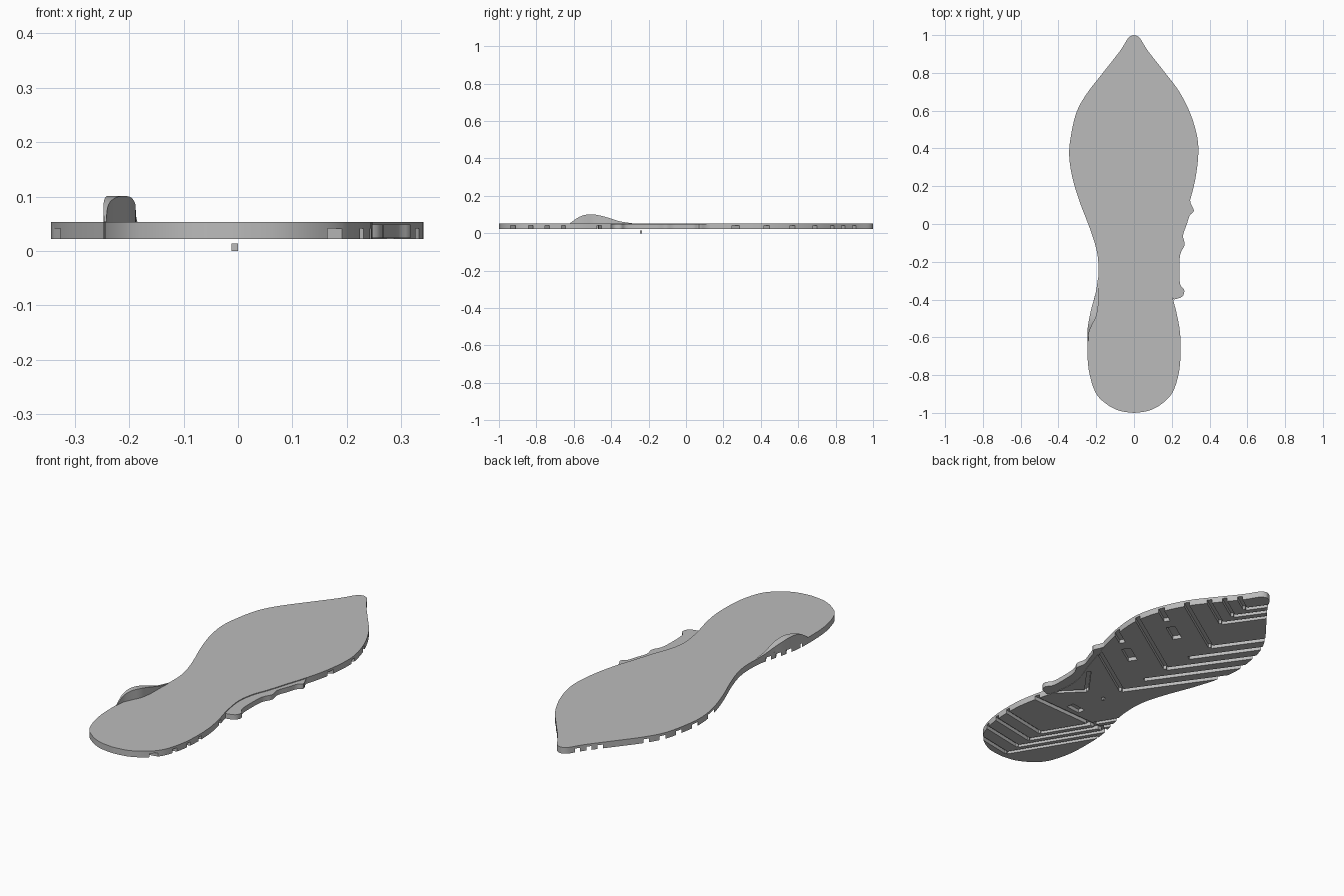
import bpy
import bmesh
from mathutils import Vector

if "Cube" in bpy.data.objects:
    bpy.data.objects.remove(bpy.data.objects["Cube"], do_unlink=True)

BOTTOM, GROOVE_TOP, TOP = 0.022, 0.041, 0.053

rubber = bpy.data.materials.new("grey_rubber")
rubber.use_nodes = True
grey = (0.5, 0.5, 0.5, 1)
rubber.diffuse_color = grey
rubber.node_tree.nodes["Principled BSDF"].inputs["Base Color"].default_value = grey


def make_object(name, bm):
    bmesh.ops.recalc_face_normals(bm, faces=bm.faces)
    mesh = bpy.data.meshes.new(name)
    bm.to_mesh(mesh)
    bm.free()
    mesh.materials.append(rubber)
    obj = bpy.data.objects.new(name, mesh)
    bpy.context.collection.objects.link(obj)
    return obj


def activate(obj):
    bpy.ops.object.select_all(action="DESELECT")
    obj.select_set(True)
    bpy.context.view_layer.objects.active = obj


def smooth(obj):
    activate(obj)
    bpy.ops.object.shade_smooth_by_angle(angle=0.6)


def spline(points, steps=4):
    """Catmull-Rom samples through an open row of points."""
    p = [Vector(q) for q in points]
    p = [p[0]] + p + [p[-1]]
    out = []
    for a, b, c, d in zip(p, p[1:], p[2:], p[3:]):
        for i in range(steps):
            t = i / steps
            out.append(0.5 * (2 * b + (c - a) * t + (2 * a - 5 * b + 4 * c - d) * t ** 2
                              + (3 * b - a - 3 * c + d) * t ** 3))
    return out + [p[-1]]


def prism(bm, outline, z0, z1):
    face = bm.faces.new([bm.verts.new((x, y, z0)) for x, y in outline])
    moved = bmesh.ops.extrude_face_region(bm, geom=[face])["geom"]
    verts = [v for v in moved if isinstance(v, bmesh.types.BMVert)]
    bmesh.ops.translate(bm, verts=verts, vec=(0, 0, z1 - z0))


def groove(bm, start, end, width=0.026):
    a, b = Vector(start), Vector(end)
    n = (b - a).normalized().orthogonal() * width / 2
    prism(bm, [a - n, b - n, b + n, a + n], BOTTOM - 0.01, GROOVE_TOP)


# Sole body: left and right edges, toe to heel
left_edge = [(0, 1), (.03, .985), (.075, .915), (.165, .8), (.24, .7), (.3, .58), (.335, .46),
             (.34, .36), (.325, .24), (.298, .13), (.265, .03), (.23, -.08), (.197, -.17),
             (.185, -.26), (.2, -.37), (.225, -.47), (.243, -.57), (.247, -.68), (.237, -.79),
             (.205, -.89), (.15, -.95), (.08, -.988), (0, -1)]
right_edge = [(0, 1), (-.03, .985), (-.075, .915), (-.165, .8), (-.25, .69), (-.305, .59),
              (-.335, .46), (-.343, .36), (-.325, .24), (-.285, .11), (-.235, -.02),
              (-.2, -.13), (-.188, -.22), (-.193, -.32), (-.215, -.41), (-.24, -.52),
              (-.247, -.63), (-.24, -.77), (-.205, -.89), (-.15, -.95), (-.08, -.988), (0, -1)]
outline = spline(left_edge) + spline(right_edge)[1:-1][::-1]
bm = bmesh.new()
prism(bm, outline, BOTTOM, TOP)
sole = make_object("sole", bm)

# Tread grooves
bm = bmesh.new()
right_arm, left_arm = Vector((-.31, .44)), Vector((.36, .24))
for i in range(5):                                   # forefoot chevrons
    apex = Vector((-.04 - .015 * i, -.14 + .15 * i))
    groove(bm, apex, apex + right_arm * 1.1)
    if i % 2 == 0:
        groove(bm, apex, apex + left_arm * 1.3)
    else:                                            # short slots between chevrons
        groove(bm, apex + left_arm * .45, apex + left_arm * .72, .045)
        groove(bm, apex + left_arm * .86, apex + left_arm * 1.3, .03)
for i in range(3):                                   # toe chevrons
    apex = Vector((.01, .67 + .09 * i))
    groove(bm, apex, apex + right_arm * .6, .024)
    groove(bm, apex, apex + left_arm * .7, .024)
for i in range(4):                                   # heel chevrons
    y = -.96 + .085 * i
    groove(bm, (0, y), (-.24, y + .4), .022)
    groove(bm, (0, y), (.3, y + .06), .022)
groove(bm, (.3, -.46), (-.3, -.49))                  # cross groove ahead of heel
groove(bm, (.09, -.25), (.2, -.36), .02)             # arch grooves
groove(bm, (.09, -.25), (.2, -.1), .02)
groove(bm, (.06, -.41), (-.02, -.42), .04)
cutter = make_object("groove_cutter", bm)
cutter.hide_render = True

cut = sole.modifiers.new("grooves", "BOOLEAN")
cut.operation = "DIFFERENCE"
cut.solver = "EXACT"
cut.use_self = True
cut.object = cutter
activate(sole)
bpy.ops.object.modifier_apply(modifier=cut.name)
bpy.data.objects.remove(cutter, do_unlink=True)
smooth(sole)

# Wavy flange beside the arch
wave = spline([(.295, .15), (.3, .11), (.317, .07), (.295, .045), (.28, 0), (.26, -.06),
               (.268, -.11), (.245, -.16), (.24, -.25), (.245, -.32), (.266, -.35),
               (.255, -.385), (.21, -.4)])
inner = [Vector(p) for p in [(.19, -.37), (.178, -.26), (.19, -.17), (.222, -.08), (.257, .03)]]
bm = bmesh.new()
prism(bm, wave + inner, BOTTOM + .002, .049)
smooth(make_object("side_flange", bm))

# Raised fin on the right of the heel: outer x, inner x, y, top height
sections = spline([(-.246, -.242, -.62, .054), (-.247, -.238, -.575, .085),
                   (-.243, -.222, -.535, .099), (-.235, -.2, -.49, .1), (-.224, -.19, -.44, .09),
                   (-.212, -.188, -.4, .078), (-.2, -.187, -.35, .063), (-.191, -.185, -.29, .054)])
bm = bmesh.new()
rings = [[bm.verts.new(p) for p in ((xo, y, .05), (xo, y, h), (xi, y, h), (xi, y, .05))]
         for xo, xi, y, h in sections]
for r, s in zip(rings, rings[1:]):
    for k in range(4):
        bm.faces.new((r[k], r[k - 1], s[k - 1], s[k]))
bm.faces.new(rings[0])
bm.faces.new(rings[-1])
smooth(make_object("heel_fin", bm))

# Small stud below the arch
bm = bmesh.new()
prism(bm, [(-.012, -.246), (0, -.246), (0, -.234), (-.012, -.234)], 0, .014)
make_object("stud", bm)
